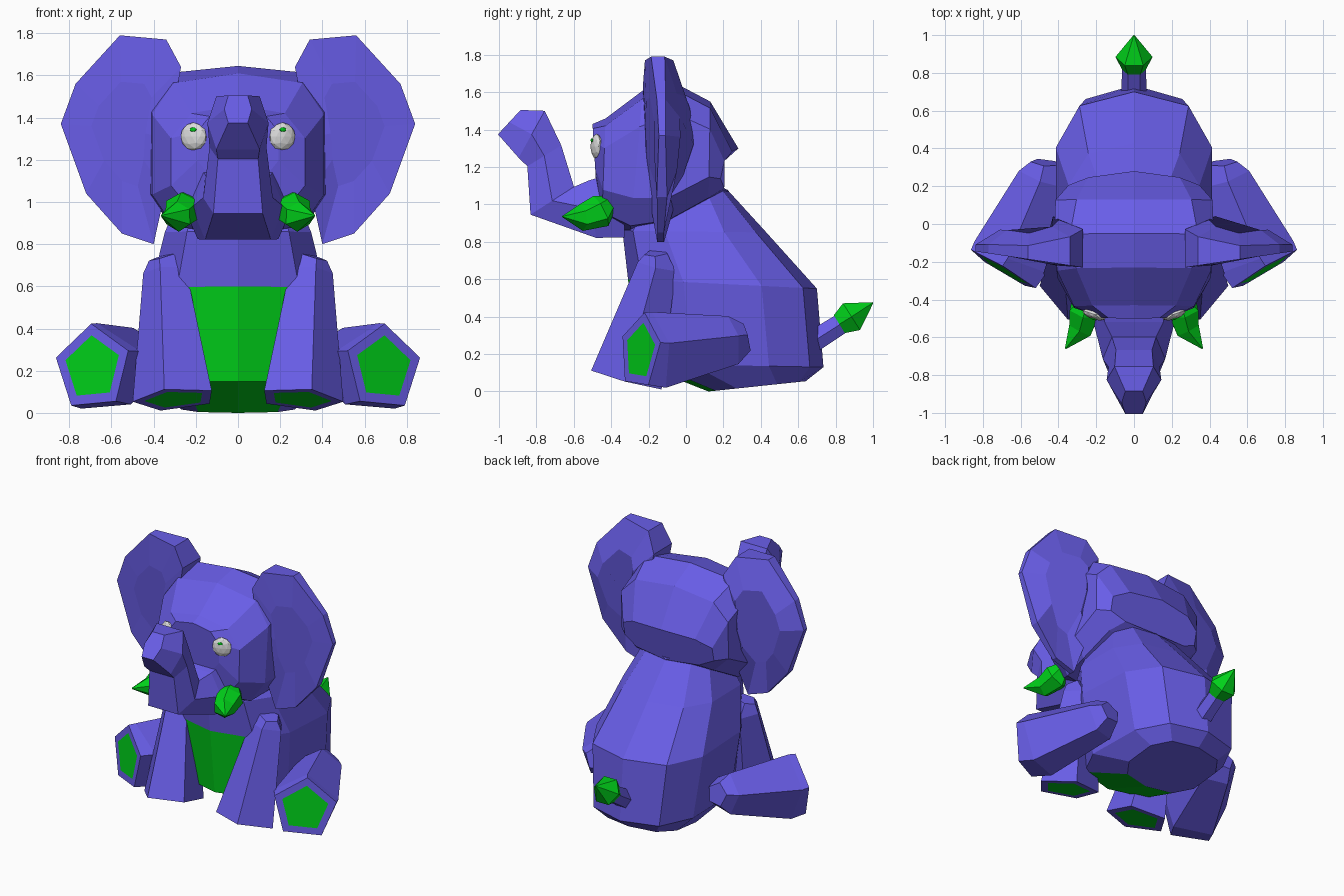
import bpy, bmesh, math
from mathutils import Vector, Matrix

if "Cube" in bpy.data.objects:
    bpy.data.objects.remove(bpy.data.objects["Cube"])


def material(name, rgb):
    m = bpy.data.materials.new(name)
    m.diffuse_color = (*rgb, 1)
    m.use_nodes = True
    m.node_tree.nodes["Principled BSDF"].inputs["Base Color"].default_value = m.diffuse_color
    return m


PURPLE = material("purple skin", (0.14, 0.11, 0.80))
GREEN = material("green", (0.0, 0.63, 0.01))
WHITE = material("eye white", (0.72, 0.72, 0.72))


def finish(name, bm, mats, mirror=False):
    bmesh.ops.recalc_face_normals(bm, faces=bm.faces)
    me = bpy.data.meshes.new(name)
    bm.to_mesh(me)
    bm.free()
    for m in mats:
        me.materials.append(m)
    ob = bpy.data.objects.new(name, me)
    bpy.context.collection.objects.link(ob)
    if mirror:
        ob.modifiers.new("Mirror", 'MIRROR').use_mirror_merge = False
    return ob


def loft(name, rings, mats, mirror=False, rule=None, pad=0):
    """Skin a list of rings; rule(face) gives a material index, pad insets a coloured end cap."""
    bm = bmesh.new()
    vs = [[bm.verts.new(p) for p in r] for r in rings]
    n = len(vs[0])
    for a, b in zip(vs, vs[1:]):
        for i in range(n):
            j = (i + 1) % n
            bm.faces.new((a[i], a[j], b[j], b[i]))
    bm.faces.new(vs[0])
    end = bm.faces.new(vs[-1])
    bmesh.ops.recalc_face_normals(bm, faces=bm.faces)
    if rule:
        for f in bm.faces:
            f.material_index = rule(f)
    if pad:
        bmesh.ops.inset_individual(bm, faces=[end], thickness=pad)
        end.material_index = 1
    return finish(name, bm, mats, mirror)


def oval(a, b, hw, n=10, phase=0.0, p=0.75):
    """Squarish ring symmetric in x, spanning (y, z) points a to b with half-width hw."""
    a, b = Vector((0, *a)), Vector((0, *b))
    ring = []
    for i in range(n):
        t = 2 * math.pi * (i + phase) / n
        c, s = math.cos(t), math.sin(t)
        c, s = (math.copysign(abs(k) ** p if abs(k) > 1e-6 else 0, k) for k in (c, s))
        ring.append((a + b) / 2 + (a - b) / 2 * c + Vector((s * hw, 0, 0)))
    return ring


def tube(path, ref, n=5):
    """Rings along a path of (x, y, z, radius), first corner pointing to ref."""
    pts = [Vector(q[:3]) for q in path]
    rings = []
    for k, q in enumerate(path):
        t = (pts[min(k + 1, len(pts) - 1)] - pts[max(k - 1, 0)]).normalized()
        u = Vector(ref)
        u = (u - t * u.dot(t)).normalized()
        v = t.cross(u)
        rings.append([pts[k] + q[3] * (math.cos(2 * math.pi * i / n) * u
                                       + math.sin(2 * math.pi * i / n) * v) for i in range(n)])
    return rings


# Body with green belly strip
def belly(f):
    c = f.calc_center_median()
    return int(abs(c.x) < 0.17 and c.y < 0 and c.z < 0.5)


loft("body", [
    oval((0.12, 0.0), (0.64, 0.055), 0.28),
    oval((-0.26, 0.15), (0.735, 0.13), 0.38),
    oval((-0.31, 0.60), (0.70, 0.55), 0.43),
    oval((-0.34, 0.86), (0.43, 0.85), 0.36),
    oval((-0.18, 1.09), (0.22, 1.08), 0.26)], [PURPLE, GREEN], rule=belly)

# Head, lofted from back to face; the back corners swing forward
back = oval((0.23, 1.07), (0.28, 1.30), 0.36)
for v in back:
    v.y -= 0.5 * v.x ** 2
loft("head", [
    back,
    oval((0.12, 1.00), (0.13, 1.55), 0.43, p=0.65),
    oval((-0.10, 0.88), (-0.05, 1.645), 0.43, p=0.45),
    oval((-0.30, 0.84), (-0.23, 1.61), 0.42, p=0.6),
    oval((-0.45, 0.92), (-0.43, 1.46), 0.33),
    oval((-0.48, 1.10), (-0.50, 1.43), 0.20)], [PURPLE])

# Trunk, raised and curled forward
loft("trunk", [oval(a, b, hw, 6, 0.5, 0.5) for a, b, hw in [
    ((-0.33, 0.81), (-0.33, 1.2), 0.27),
    ((-0.48, 0.81), (-0.52, 1.14), 0.22),
    ((-0.84, 0.94), (-0.59, 1.10), 0.165),
    ((-0.855, 1.20), (-0.66, 1.32), 0.135),
    ((-0.90, 1.24), (-0.75, 1.51), 0.145),
    ((-1.01, 1.37), (-0.88, 1.51), 0.065)]], [PURPLE])

# Ears: thick at the head, thin at the outer edge and the lower tip
outline = [(.27, 1.64), (.34, 1.77), (.56, 1.79), (.77, 1.56), (.84, 1.37),
           (.72, 1.04), (.55, .85), (.40, .80), (.345, 1.05), (.33, 1.3)]
ear = []
for s, y0, y1 in [(0.55, 0.05, -0.03), (1, 0.0, -0.11), (1, -0.23, -0.145), (0.5, -0.22, -0.165)]:
    ring = []
    for x, z in outline:
        w = (x - .27) / .57
        k = min(1, max(.2, (z - .75) / .4))
        y = -.14 + (y0 + (y1 - y0) * w + .14) * k - (0.2 * max(0, z - 1.5) if y0 > -.1 else 0)
        ring.append(Vector((.55 + (x - .55) * s, y, 1.35 + (z - 1.35) * s)))
    ear.append(ring)
loft("ear", ear, [PURPLE], mirror=True)

# Legs with green soles
loft("front_leg", tube([(.36, -.16, .74, .065), (.34, -.155, .67, .11), (.295, -.315, .065, .205)],
                       (0.25, -1, 0)), [PURPLE, GREEN], mirror=True, pad=0.055)
loft("hind_leg", tube([(.47, .325, .285, .08), (.48, .24, .265, .14), (.645, -.17, .207, .22),
                       (.69, -.245, .214, .21)], (.06, .06, 1)),
     [PURPLE, GREEN], mirror=True, pad=0.055)

# Tusks
loft("tusk", tube([(.25, -.41, 1.01, .05), (.26, -.455, .965, .09), (.285, -.56, .93, .072),
                   (.363, -.66, .935, .004)], (0, 0, 1), 6), [GREEN], mirror=True)

# Tail and tuft
loft("tail", tube([(0, .62, .23, .07), (0, .85, .375, .062)], (1, 0, 0), 6), [PURPLE])
loft("tail_tuft", tube([(0, .82, .36, .065), (0, .885, .40, .098), (0, 1.0, .475, .003)],
                       (1, 0, 0), 6), [GREEN])


# Eyes and small pupils
def blob(name, loc, size, mat):
    bm = bmesh.new()
    m = Matrix.Translation(loc) @ Matrix.Rotation(math.radians(18), 4, 'Z') @ Matrix.Diagonal((*size, 1))
    bmesh.ops.create_icosphere(bm, subdivisions=2, radius=1, matrix=m)
    finish(name, bm, [mat], mirror=True)


blob("eye", (.21, -.478, 1.31), (.065, .028, .067), WHITE)
blob("pupil", (.213, -.503, 1.343), (.017, .005, .010), GREEN)
